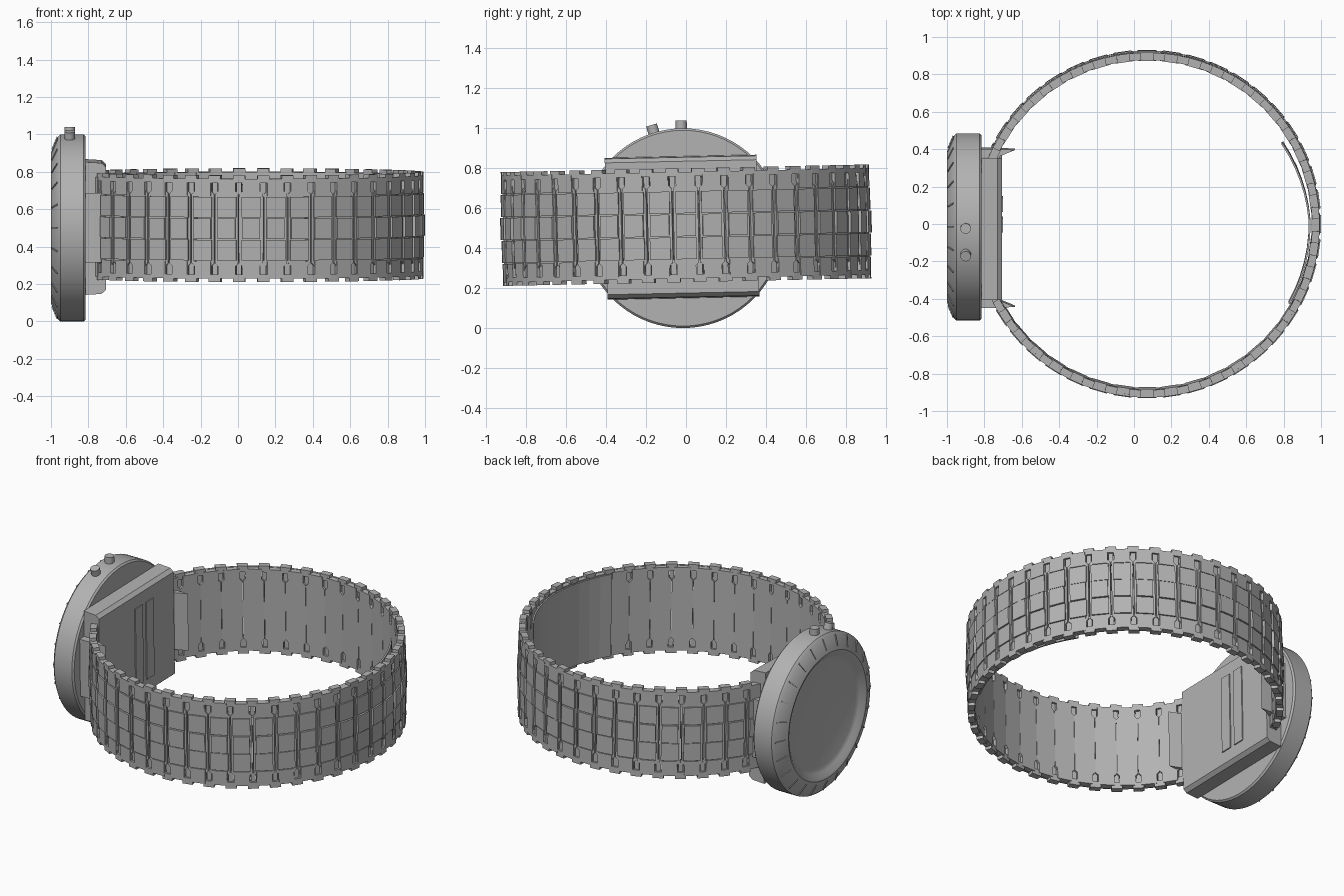
import bpy, bmesh, math
from mathutils import Matrix, Vector

cube = bpy.data.objects.get("Cube")
if cube:
    bpy.data.objects.remove(cube, do_unlink=True)

steel = bpy.data.materials.new("brushed grey steel")
GREY = (0.45, 0.45, 0.45, 1)
steel.diffuse_color = GREY
steel.use_nodes = True
steel.node_tree.nodes["Principled BSDF"].inputs["Base Color"].default_value = GREY

CASE = Vector((0, -0.015, 0.5))
BAND = Vector((0.07, 0.0, 0.515))
LINKS = 44
STEP = 2 * math.pi / LINKS
TILT = Matrix.Rotation(math.radians(1.2), 4, "X")


def finish(name, bm, matrix=Matrix(), smooth=False):
    bmesh.ops.recalc_face_normals(bm, faces=bm.faces)
    mesh = bpy.data.meshes.new(name)
    bm.to_mesh(mesh)
    bm.free()
    mesh.materials.append(steel)
    obj = bpy.data.objects.new(name, mesh)
    bpy.context.collection.objects.link(obj)
    obj.matrix_world = matrix
    if smooth:
        bpy.context.view_layer.objects.active = obj
        obj.select_set(True)
        bpy.ops.object.shade_smooth_by_angle(angle=math.radians(25))
        obj.select_set(False)
    return obj


def prism(bm, points, depth, matrix=Matrix()):
    """Extrude a closed list of 3D points along a vector."""
    low = [bm.verts.new(matrix @ Vector(p)) for p in points]
    high = [bm.verts.new(matrix @ (Vector(p) + Vector(depth))) for p in points]
    bm.faces.new(low)
    bm.faces.new(high)
    for i in range(len(low)):
        j = (i + 1) % len(low)
        bm.faces.new((low[i], low[j], high[j], high[i]))


def box(bm, x, y, z, matrix=Matrix()):
    pts = [(x[0], y[0], z[0]), (x[0], y[1], z[0]), (x[0], y[1], z[1]), (x[0], y[0], z[1])]
    prism(bm, pts, (x[1] - x[0], 0, 0), matrix)


# Round case with bevelled bezel and recessed dial, turned about the x axis
profile = [(-0.815, 0), (-0.815, 0.49), (-0.825, 0.5), (-0.95, 0.5), (-0.965, 0.485),
           (-0.993, 0.42), (-1.0, 0.4), (-0.995, 0.385), (-0.975, 0.36), (-0.965, 0.335), (-0.965, 0)]
bm = bmesh.new()
verts = [bm.verts.new((x, 0, r)) for x, r in profile]
edges = [bm.edges.new(pair) for pair in zip(verts, verts[1:])]
bmesh.ops.spin(bm, geom=verts + edges, cent=(0, 0, 0), axis=(1, 0, 0),
               angle=2 * math.pi, steps=72, use_duplicate=False)
bmesh.ops.remove_doubles(bm, verts=bm.verts, dist=0.0005)
finish("watch_case", bm, Matrix.Translation(CASE), True)

# Raised marks around the bezel
bm = bmesh.new()
for i in range(24):
    mark = [(-0.993, -0.004, 0.42), (-0.965, -0.004, 0.485), (-0.969, -0.004, 0.488), (-0.997, -0.004, 0.423)]
    prism(bm, mark, (0, 0.008, 0), Matrix.Rotation(i * math.tau / 24, 4, "X"))
finish("bezel_marks", bm, Matrix.Translation(CASE))

# Two push buttons on top of the case
for name, angle in (("upright_button", 1), ("slanted_button", 17)):
    bm = bmesh.new()
    bmesh.ops.create_cone(bm, cap_ends=True, segments=20, radius1=0.028, radius2=0.028, depth=0.09,
                          matrix=Matrix.Translation((-0.9, 0, 0.495)))
    finish(name, bm, Matrix.Translation(CASE) @ Matrix.Rotation(math.radians(angle), 4, "X"), True)

# Block behind the case, with two raised strips
block_frame = Matrix.Translation((0, -0.02, 0.505)) @ TILT
bm = bmesh.new()
half = [(-0.815, 0.355), (-0.73, 0.35), (-0.707, 0.33)]
outline = half + [(x, -z) for x, z in reversed(half)]
prism(bm, [(x, -0.38, z) for x, z in outline], (0, 0.76, 0))
finish("back_block", bm, block_frame)
bm = bmesh.new()
for y in (-0.02, 0.09):
    box(bm, (-0.71, -0.7), (y, y + 0.075), (-0.25, 0.25))
finish("back_strips", bm, block_frame)

# Pointed lugs joining the block to the band
bm = bmesh.new()
for side in (1, -1):
    lug = [(-0.82, 0.425), (-0.77, 0.425), (-0.635, 0.42), (-0.72, 0.385), (-0.72, 0.36), (-0.82, 0.36)]
    prism(bm, [(x, side * y, -0.18) for x, y in lug], (0, 0, 0.37))
finish("band_lugs", bm, block_frame)

# Expanding band: notched links, raised plates and edge clips
band_frame = Matrix.Translation(BAND) @ TILT
links, plates, clips = bmesh.new(), bmesh.new(), bmesh.new()
quarter = [(0.047, 0.265), (0.047, 0.2), (0.062, 0.185)]
right_edge = quarter + [(y, -z) for y, z in reversed(quarter)]
link_outline = right_edge + [(-y, z) for y, z in reversed(right_edge)]
for k in range(-19, 20):
    turn = Matrix.Rotation(k * STEP, 4, "Z")
    prism(links, [(0.878, y, z) for y, z in link_outline], (0.038, 0, 0), turn)
    box(plates, (0.91, 0.93), (-0.048, 0.048), (-0.055, 0.055), turn)
    for side in (1, -1):
        box(plates, (0.91, 0.925), (-0.052, 0.052), sorted((side * 0.06, side * 0.17)), turn)
        box(plates, (0.91, 0.922), (-0.045, 0.045), sorted((side * 0.175, side * 0.267)), turn)
    if k < 19:
        between = Matrix.Rotation((k + 0.5) * STEP, 4, "Z")
        for side in (1, -1):
            box(clips, (0.882, 0.922), (-0.032, 0.032), sorted((side * 0.245, side * 0.285)), between)
            box(clips, (0.895, 0.91), (-0.014, 0.014), sorted((side * 0.17, side * 0.25)), between)
finish("band_links", links, band_frame)
finish("band_plates", plates, band_frame)
finish("band_clips", clips, band_frame)

# Thin curved clasp plate inside the band, its free end lifting inwards
bm = bmesh.new()
outer, inner = [], []
for i in range(13):
    angle = math.radians(-29 + i * 5)
    radius = 0.874 - 0.026 * max(0, (i - 6) / 6)
    for ring, r in ((outer, radius), (inner, radius - 0.01)):
        ring.append((r * math.cos(angle), r * math.sin(angle), -0.262))
for i in range(12):
    prism(bm, [outer[i], outer[i + 1], inner[i + 1], inner[i]], (0, 0, 0.524))
bmesh.ops.remove_doubles(bm, verts=bm.verts, dist=0.0005)
finish("clasp_plate", bm, band_frame)
